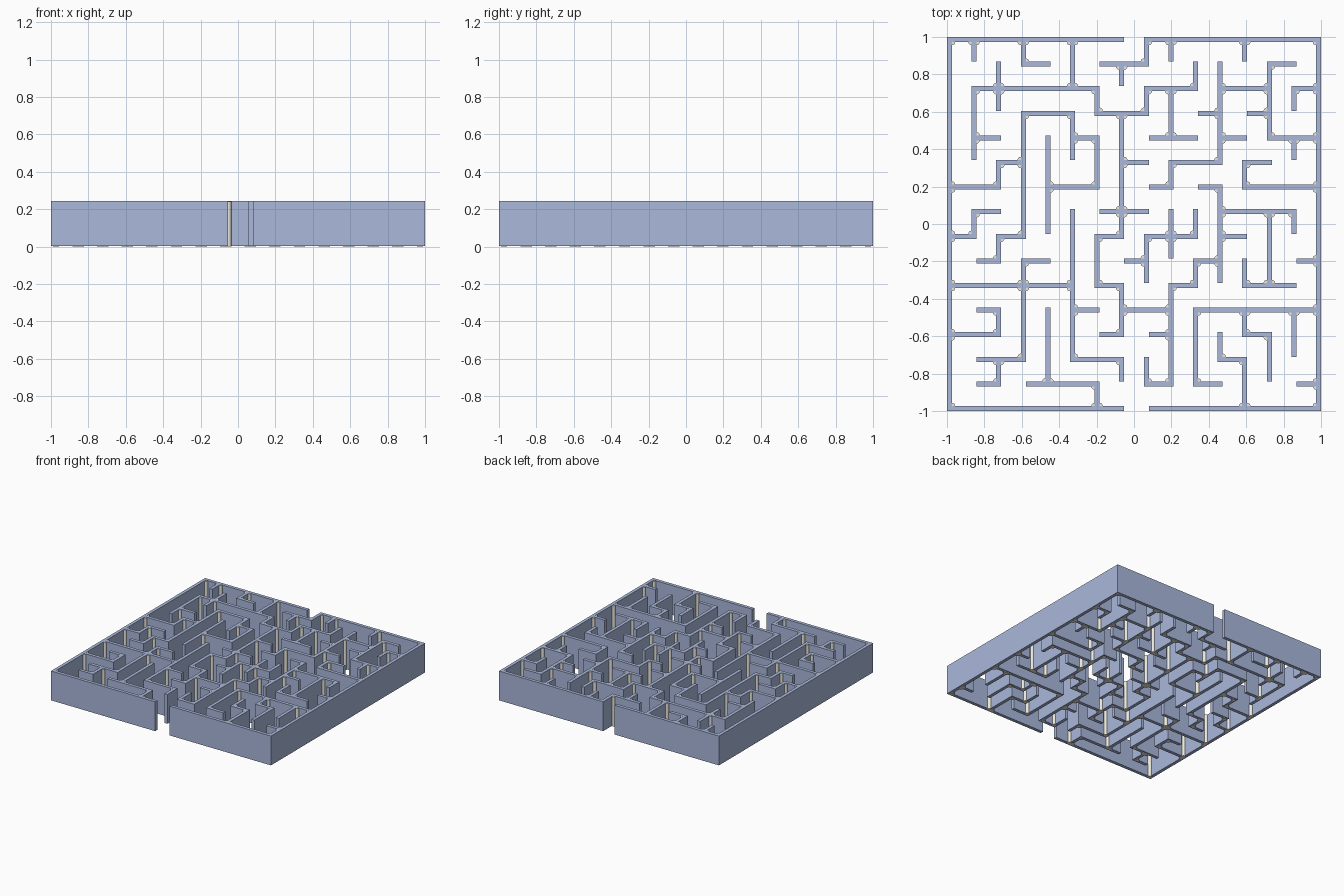
import bpy, bmesh
from mathutils import Matrix, Vector

if "Cube" in bpy.data.objects:
    bpy.data.objects.remove(bpy.data.objects["Cube"])

HALF = 0.0135                    # half wall thickness
PITCH = (2 - 2 * HALF) / 15      # 15 x 15 cells
TOP = 0.244
BASE = 0.003

# Wall runs along each grid line (start-end node)
ROWS = [  # back to front, running in x
    "0-7 8-15", "3-4 6-8 13-14", "1-6 8-10 11-13 14-15", "3-5 6-8 10-11 12-13",
    "1-2 5-6 8-10 11-12 13-15", "2-3 7-8 9-11 12-13", "0-2 4-6 8-9 10-11 12-15",
    "1-2 6-8 11-14", "0-1 2-3 6-7 8-10 11-12", "1-2 3-4 7-8 10-11 14-15",
    "0-5 6-7 9-10 12-14", "1-2 5-6 7-9 10-15", "0-2 6-7 8-9 12-13",
    "1-3 5-7 11-12", "1-2 3-6 8-9 10-11 14-15", "0-7 8-15"]
COLS = [  # left to right, running from back to front
    "0-15", "0-1 2-5 7-8", "1-3 5-6 8-9 11-12 13-14", "0-1 3-8 9-13",
    "4-8 11-14", "0-2 3-5 7-13", "2-3 4-6 8-10 14-15", "1-2 3-8 10-12 13-14",
    "0-1 2-3 8-10 13-14", "0-1 2-4 5-6 7-9 10-14", "1-2 7-8 9-10 11-14",
    "1-5 6-10 12-13", "0-1 5-6 9-10 11-12 13-15", "1-4 7-10 12-14",
    "2-3 4-5 7-8 11-13", "0-15"]


def runs(text):
    return [tuple(map(int, part.split("-"))) for part in text.split()]


def gx(i):
    return -1 + HALF + PITCH * i


def gy(r):
    return 1 - HALF - PITCH * r


def add_box(bm, x0, x1, y0, y1):
    size = Vector((x1 - x0, y1 - y0, TOP - BASE))
    mid = Vector(((x0 + x1) / 2, (y0 + y1) / 2, (TOP + BASE) / 2))
    bmesh.ops.create_cube(bm, size=1, matrix=Matrix.Translation(mid) @ Matrix.Diagonal((*size, 1)))


def finish(bm, name, colour):
    mesh = bpy.data.meshes.new(name)
    bm.to_mesh(mesh)
    bm.free()
    mat = bpy.data.materials.new(name + "_colour")
    mat.diffuse_color = colour
    mat.use_nodes = True
    mat.node_tree.nodes["Principled BSDF"].inputs["Base Color"].default_value = mat.diffuse_color
    mesh.materials.append(mat)
    obj = bpy.data.objects.new(name, mesh)
    bpy.context.collection.objects.link(obj)
    return obj


# Unit edges and the nodes they touch
h_edges = {(i, r) for r, t in enumerate(ROWS) for a, b in runs(t) for i in range(a, b)}
v_edges = {(i, r) for i, t in enumerate(COLS) for a, b in runs(t) for r in range(a, b)}
h_nodes = h_edges | {(i + 1, r) for i, r in h_edges}
v_nodes = v_edges | {(i, r + 1) for i, r in v_edges}

# Walls: a free left or front end stops short by half a thickness
walls = bmesh.new()
for r, text in enumerate(ROWS):
    for a, b in runs(text):
        start = gx(a) + (-HALF if (a, r) in v_nodes else HALF)
        add_box(walls, start, gx(b) + HALF, gy(r) - HALF, gy(r) + HALF)
for i, text in enumerate(COLS):
    for a, b in runs(text):
        end = gy(b) + (-HALF if (i, b) in h_nodes else HALF)
        add_box(walls, gx(i) - HALF, gx(i) + HALF, end, gy(a) + HALF)
finish(walls, "maze_walls", (0.40, 0.48, 0.71, 1))

# Round posts in every inside corner where two walls meet
posts = bmesh.new()
post_top = TOP - 0.002
for i, r in h_nodes & v_nodes:
    for sx, h in ((-1, (i - 1, r)), (1, (i, r))):
        for sy, v in ((1, (i, r - 1)), (-1, (i, r))):
            if h in h_edges and v in v_edges:
                pos = (gx(i) + sx * HALF, gy(r) + sy * HALF, post_top / 2)
                bmesh.ops.create_cone(posts, cap_ends=True, segments=16, radius1=0.017,
                                      radius2=0.017, depth=post_top,
                                      matrix=Matrix.Translation(pos))
corner_posts = finish(posts, "corner_posts", (0.85, 0.83, 0.74, 1))
bpy.context.view_layer.objects.active = corner_posts
corner_posts.select_set(True)
bpy.ops.object.shade_smooth_by_angle()
